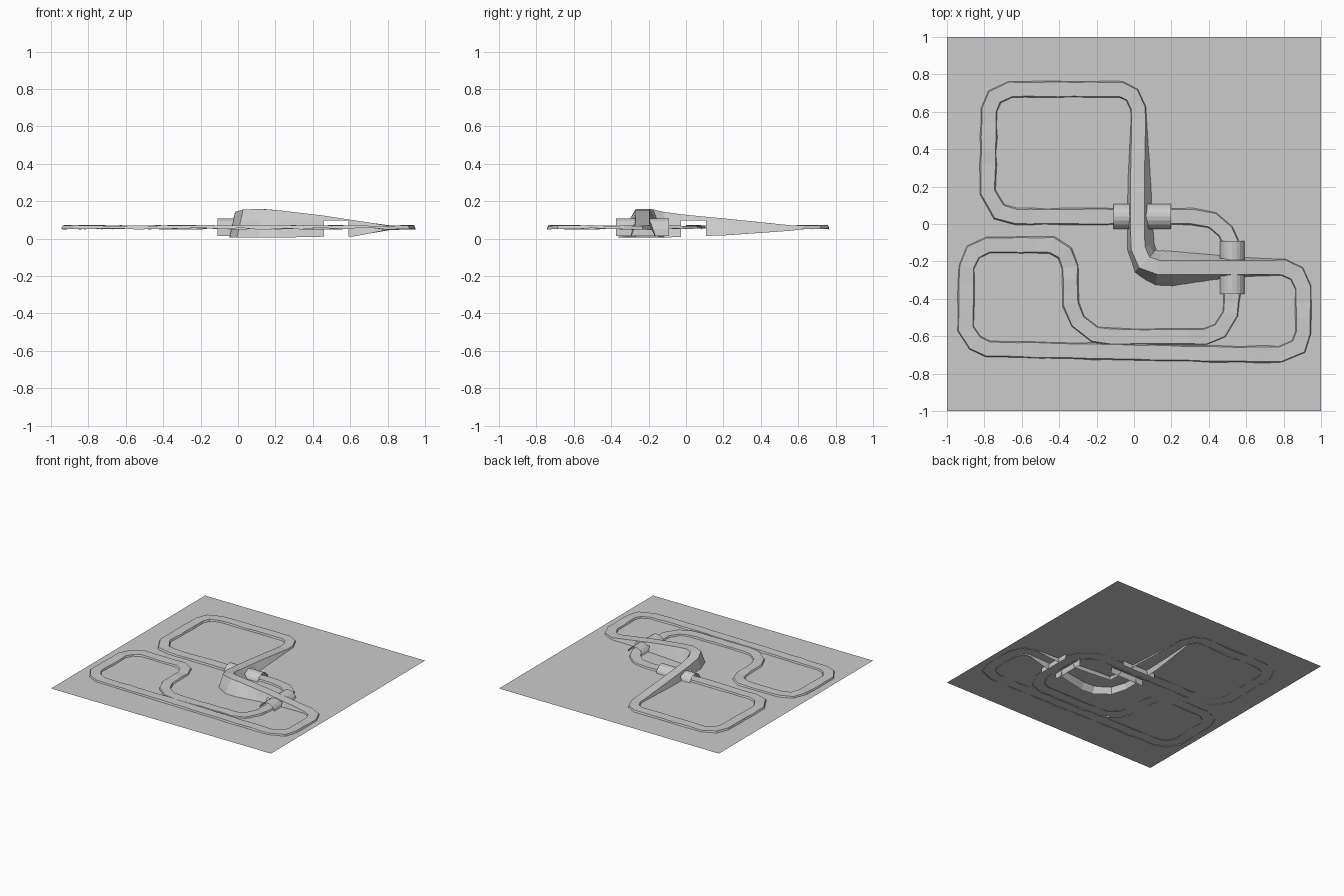
import bpy, bmesh, math, random
from mathutils import Vector

if "Cube" in bpy.data.objects:
    bpy.data.objects.remove(bpy.data.objects["Cube"])

random.seed(4)
HALF, ROAD_Z, GROUND_Z = 0.037, 0.069, 0.057


def make_object(name, bm):
    mesh = bpy.data.meshes.new(name)
    bm.to_mesh(mesh)
    bm.free()
    obj = bpy.data.objects.new(name, mesh)
    bpy.context.collection.objects.link(obj)
    return obj


# Ground sheet
bm = bmesh.new()
bm.faces.new([bm.verts.new((x, y, GROUND_Z)) for x, y in ((-1, -1), (1, -1), (1, 1), (-1, 1))])
make_object("ground_sheet", bm)

# Raised stretch: x, y, road height, left slope run, right slope run, slope foot height
raised = [
    (0.025, 0.56, 0.071, 0.012, 0.008, 0.042),
    (0.018, 0.22, 0.106, 0.062, 0.025, 0.018),
    (0.018, -0.02, 0.129, 0.075, 0.027, 0.010),
    (0.022, -0.13, 0.143, 0.080, 0.030, 0.006),
    (0.055, -0.205, 0.156, 0.068, 0.045, 0.005),
    (0.13, -0.232, 0.158, 0.080, 0.085, 0.005),
    (0.21, -0.232, 0.152, 0.075, 0.095, 0.005),
    (0.45, -0.232, 0.124, 0.047, 0.045, 0.010),
    (0.62, -0.232, 0.098, 0.030, 0.024, 0.012),
    (0.80, -0.232, 0.071, 0.010, 0.008, 0.045),
]
# Level stretch: centre line only
level = [
    (0.87, -0.265), (0.905, -0.34), (0.905, -0.58), (0.88, -0.655), (0.78, -0.697),
    (0.50, -0.696), (-0.78, -0.668), (-0.85, -0.635), (-0.90, -0.56),
    (-0.895, -0.23), (-0.86, -0.15), (-0.78, -0.112), (-0.44, -0.112),
    (-0.37, -0.155), (-0.342, -0.23), (-0.338, -0.43), (-0.30, -0.52),
    (-0.21, -0.59), (-0.12, -0.602), (0.38, -0.602), (0.46, -0.57),
    (0.515, -0.48), (0.525, -0.36), (0.525, -0.12), (0.49, -0.04),
    (0.42, 0.02), (0.31, 0.04), (-0.63, 0.04), (-0.72, 0.065),
    (-0.782, 0.17), (-0.775, 0.61), (-0.745, 0.68), (-0.66, 0.72),
    (-0.07, 0.72), (-0.01, 0.69), (0.022, 0.62),
]
keys = raised + [(x, y, ROAD_Z, 0.007, 0.007, 0.05) for x, y in level]

# Split long stretches into shorter, slightly uneven pieces
rows = []
for i, a in enumerate(keys):
    b = keys[(i + 1) % len(keys)]
    n = max(1, round(math.hypot(b[0] - a[0], b[1] - a[1]) / 0.08))
    for k in range(n):
        row = [p + (q - p) * k / n for p, q in zip(a, b)]
        if i >= len(raised):
            row[2] += random.uniform(-0.002, 0.003)
            row[5] += random.uniform(-0.002, 0.009)
        rows.append(row + [i < len(raised) - 1])

# Four rail points per row: left foot, left edge, right edge, right foot
sections = []
for i, (x, y, z, left, right, foot, high) in enumerate(rows):
    c = Vector((x, y))
    d1 = (c - Vector(rows[i - 1][:2])).normalized()
    d2 = (Vector(rows[(i + 1) % len(rows)][:2]) - c).normalized()
    t = (d1 + d2).normalized()
    side = Vector((-t.y, t.x)) / max(0.7, t.dot(d1))
    w = HALF + (0 if high else random.uniform(-0.001, 0.003))
    pts = []
    for offset, h in ((w + left, foot), (w, z), (-w, z), (-w - right, foot)):
        p = c + side * offset
        pts.append((p.x, p.y, h))
    sections.append(pts)

# Road surface with low kerbs, and the bank slopes of the raised stretch
road, bank = bmesh.new(), bmesh.new()
for i, row in enumerate(rows):
    a, b = sections[i], sections[(i + 1) % len(rows)]
    for j in range(3):
        bm = bank if row[6] and j != 1 else road
        bm.faces.new([bm.verts.new(p) for p in (a[j], a[j + 1], b[j + 1], b[j])])
for bm in (road, bank):
    bmesh.ops.remove_doubles(bm, verts=bm.verts[:], dist=0.0001)
make_object("road", road)

# Open the banks where the tunnels pass through
tunnels = [("west_east_tunnel", 0, -0.11, 0.198, 0.04),
           ("south_north_tunnel", 1, -0.375, -0.09, 0.525)]
TUNNEL_HALF, TUNNEL_TOP, TUNNEL_FOOT = 0.072, 0.108, 0.013
for name, axis, start, end, centre in tunnels:
    across = Vector((0, 1, 0)) if axis == 0 else Vector((1, 0, 0))
    for co, no in ((across * (centre - 0.066), across), (across * (centre + 0.066), across),
                   (Vector((0, 0, 0.096)), Vector((0, 0, 1)))):
        bmesh.ops.bisect_plane(bank, geom=bank.verts[:] + bank.edges[:] + bank.faces[:],
                               plane_co=co, plane_no=no)
    hit = []
    for f in bank.faces:
        m = f.calc_center_median()
        if start < m[axis] < end and abs(m[1 - axis] - centre) < 0.066 and m.z < 0.096:
            hit.append(f)
    bmesh.ops.delete(bank, geom=hit, context='FACES')
make_object("bank_slopes", bank)

# Arched tunnels under the raised road
STEPS = 10
for name, axis, start, end, centre in tunnels:
    bm = bmesh.new()
    rings = []
    for along in (start, end):
        ring = []
        for k in range(STEPS + 1):
            ang = math.pi * k / STEPS
            v = centre + TUNNEL_HALF * math.cos(ang)
            z = TUNNEL_FOOT + (TUNNEL_TOP - TUNNEL_FOOT) * math.sin(ang) ** 0.8
            ring.append(bm.verts.new((along, v, z) if axis == 0 else (v, along, z)))
        rings.append(ring)
    for k in range(STEPS):
        quad = [rings[0][k], rings[1][k], rings[1][k + 1], rings[0][k + 1]]
        bm.faces.new(quad if axis == 0 else quad[::-1])
    make_object(name, bm)
